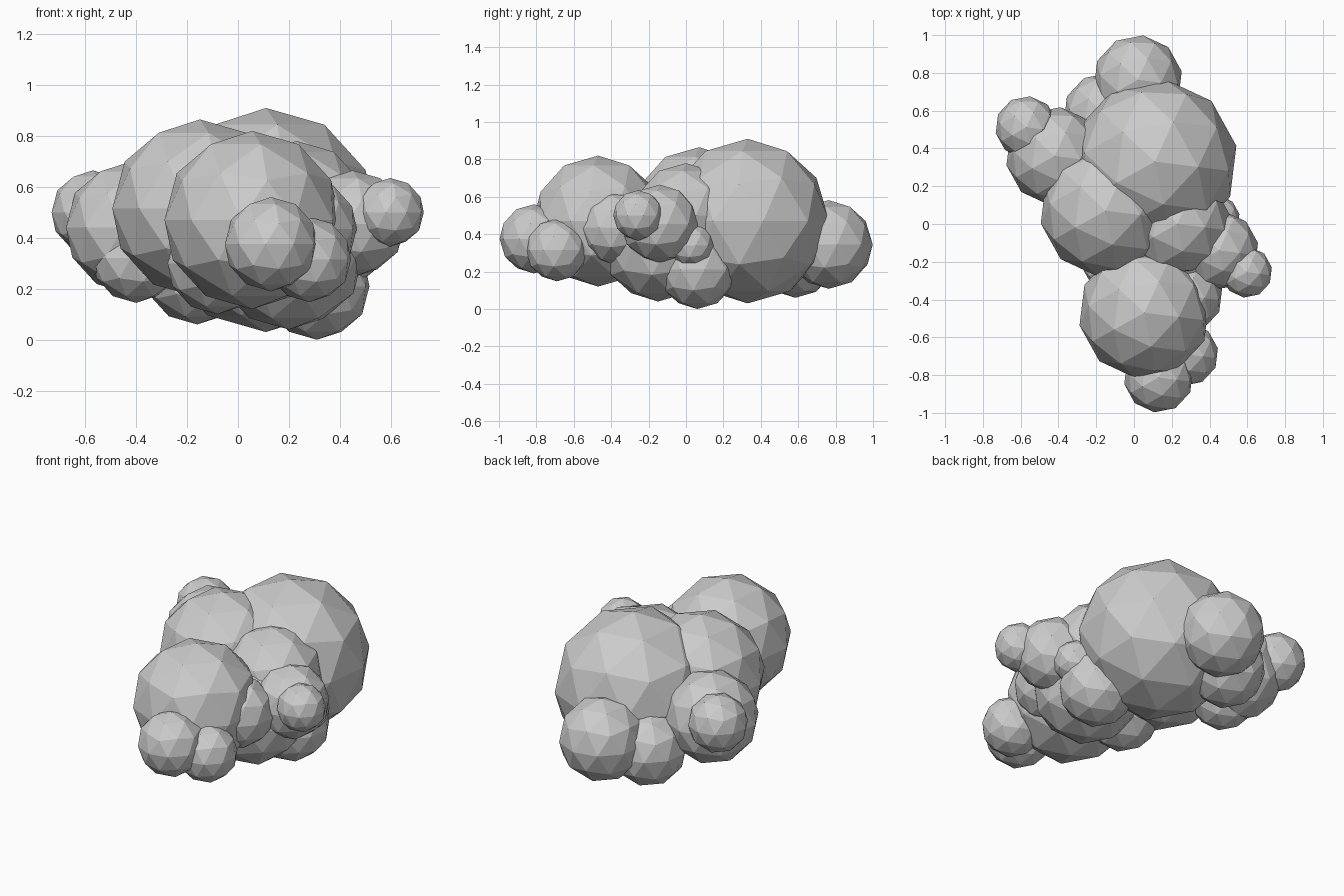
import bpy, math

if "Cube" in bpy.data.objects:
    bpy.data.objects.remove(bpy.data.objects["Cube"])

# One flat grey for the whole cloud
grey = bpy.data.materials.new("cloud_grey")
grey.diffuse_color = (0.6, 0.6, 0.6, 1)
grey.use_nodes = True
grey.node_tree.nodes["Principled BSDF"].inputs["Base Color"].default_value = grey.diffuse_color

# Faceted puffs: name, centre, radius
puffs = [
    ("large_back_puff", (0.11, 0.33, 0.47), 0.44),
    ("large_front_puff", (0.055, -0.47, 0.47), 0.35),
    ("large_left_puff", (-0.15, 0.07, 0.515), 0.35),
    ("front_tip_puff", (0.13, -0.813, 0.375), 0.185),
    ("front_right_puff", (0.28, -0.69, 0.315), 0.167),
    ("back_tip_puff", (0.02, 0.763, 0.345), 0.237),
    ("back_left_puff", (-0.16, 0.585, 0.275), 0.215),
    ("left_puff", (-0.42, 0.36, 0.44), 0.26),
    ("left_tip_puff", (-0.57, 0.512, 0.50), 0.165),
    ("lower_left_puff", (-0.40, 0.27, 0.32), 0.175),
    ("right_tip_puff", (0.597, -0.255, 0.50), 0.135),
    ("right_puff", (0.45, -0.14, 0.455), 0.21),
    ("right_front_puff", (0.27, -0.38, 0.435), 0.20),
    ("middle_puff", (0.23, 0.0, 0.50), 0.28),
    ("belly_puff", (0.20, -0.15, 0.34), 0.30),
    ("lower_right_puff", (0.31, 0.06, 0.21), 0.21),
    ("small_right_puff", (0.44, 0.03, 0.34), 0.12),
    ("lower_front_puff", (-0.08, -0.19, 0.30), 0.20),
]

for name, centre, radius in puffs:
    bpy.ops.mesh.primitive_ico_sphere_add(
        subdivisions=2, radius=radius, location=centre,
        rotation=(0, 0, math.radians(-7)))
    puff = bpy.context.object
    puff.name = name
    puff.data.materials.append(grey)
